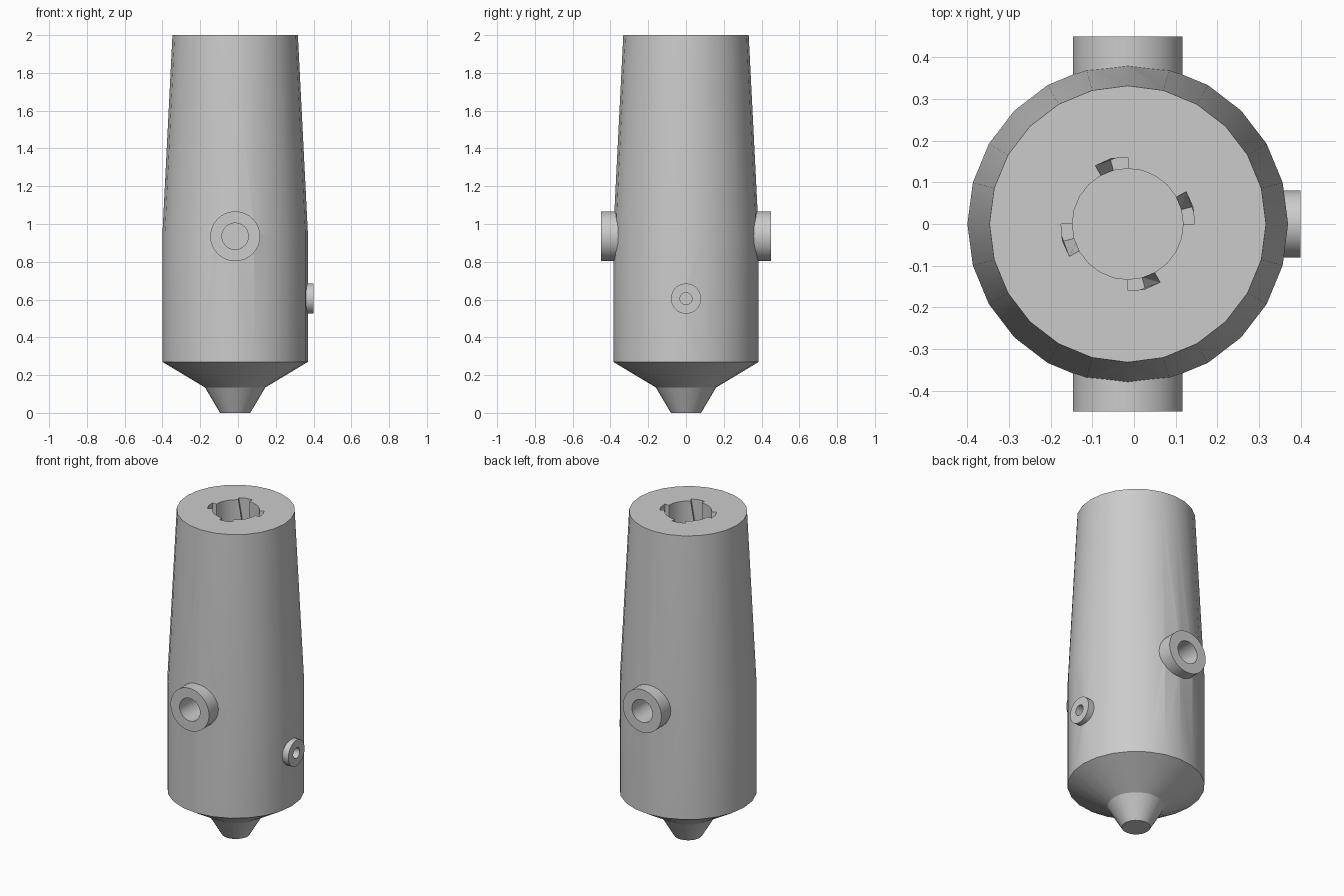
import bpy, bmesh, math
from mathutils import Matrix, Vector

cube = bpy.data.objects.get("Cube")
if cube:
    bpy.data.objects.remove(cube, do_unlink=True)

AXIS_X = -0.015  # the body axis sits slightly off centre because of the side port

grey = bpy.data.materials.new("plain_grey")
grey.use_nodes = True
grey.diffuse_color = (0.6, 0.6, 0.6, 1)
grey.node_tree.nodes["Principled BSDF"].inputs["Base Color"].default_value = (0.6, 0.6, 0.6, 1)


def make_object(name, bm):
    bmesh.ops.recalc_face_normals(bm, faces=bm.faces)
    mesh = bpy.data.meshes.new(name)
    bm.to_mesh(mesh)
    bm.free()
    mesh.materials.append(grey)
    obj = bpy.data.objects.new(name, mesh)
    bpy.context.collection.objects.link(obj)
    return obj


def loft(name, rings, matrix):
    """Join successive rings of points and cap both ends."""
    bm = bmesh.new()
    loops = [[bm.verts.new(p) for p in ring] for ring in rings]
    count = len(loops[0])
    for a, b in zip(loops, loops[1:]):
        for i in range(count):
            j = (i + 1) % count
            bm.faces.new((a[i], a[j], b[j], b[i]))
    bm.faces.new(loops[0])
    bm.faces.new(loops[-1])
    bm.transform(matrix)
    return make_object(name, bm)


def lathe(name, profile, sides, matrix):
    """Turn (radius, height) points around the local z axis."""
    turns = [math.tau * i / sides for i in range(sides)]
    rings = [[(r * math.cos(t), r * math.sin(t), h) for t in turns] for r, h in profile]
    return loft(name, rings, matrix)


def select_only(obj):
    bpy.ops.object.select_all(action='DESELECT')
    obj.select_set(True)
    bpy.context.view_layer.objects.active = obj


def cut(target, cutter):
    mod = target.modifiers.new("cut", 'BOOLEAN')
    mod.operation = 'DIFFERENCE'
    mod.solver = 'EXACT'
    mod.object = cutter
    select_only(target)
    bpy.ops.object.modifier_apply(modifier=mod.name)
    bpy.data.objects.remove(cutter, do_unlink=True)


def smooth(obj):
    select_only(obj)
    bpy.ops.object.shade_smooth_by_angle(angle=math.radians(20))


def aim(direction, z):
    turn = Vector(direction).to_track_quat('Z', 'Y').to_matrix().to_4x4()
    return Matrix.Translation((AXIS_X, 0, z)) @ turn


# Tapered body with conical nozzle
centre = Matrix.Translation((AXIS_X, 0, 0))
body = lathe("body", [(0.08, 0), (0.16, 0.135), (0.385, 0.27), (0.385, 0.95), (0.332, 2)], 24, centre)

# Central bore in the top
cut(body, lathe("bore_cutter", [(0.133, 1.3), (0.133, 2.1)], 24, centre))


# Four ramped bayonet slots around the bore
def slot_ring(z, sweep):
    corners = [(0.1, 0), (0.16, 0), (0.162, sweep / 2), (0.16, sweep), (0.1, sweep)]
    return [(r * math.cos(math.radians(a)), r * math.sin(math.radians(a)), z) for r, a in corners]


for k in range(4):
    turn = centre @ Matrix.Rotation(k * math.pi / 2, 4, 'Z')
    cut(body, loft("slot_cutter", [slot_ring(1.75, 15), slot_ring(2, 29), slot_ring(2.1, 29)], turn))

# Hollow side ports: name, direction, height, radius, hole radius, reach, inner end
ports = [
    ("front_port", (0, -1, 0), 0.935, 0.132, 0.07, 0.45, 0.2),
    ("back_port", (0, 1, 0), 0.935, 0.132, 0.07, 0.45, 0.2),
    ("left_port", (1, 0, 0), 0.605, 0.08, 0.032, 0.415, 0.22),
]
for name, direction, z, radius, hole, reach, inner in ports:
    place = aim(direction, z)
    middle = (radius + hole) / 2
    cut(body, lathe("port_cutter", [(middle, inner + 0.01), (middle, 0.6)], 32, place))
    port = lathe(name, [(radius, inner), (radius, reach), (hole, reach), (hole, inner + 0.03)], 32, place)
    smooth(port)

smooth(body)
